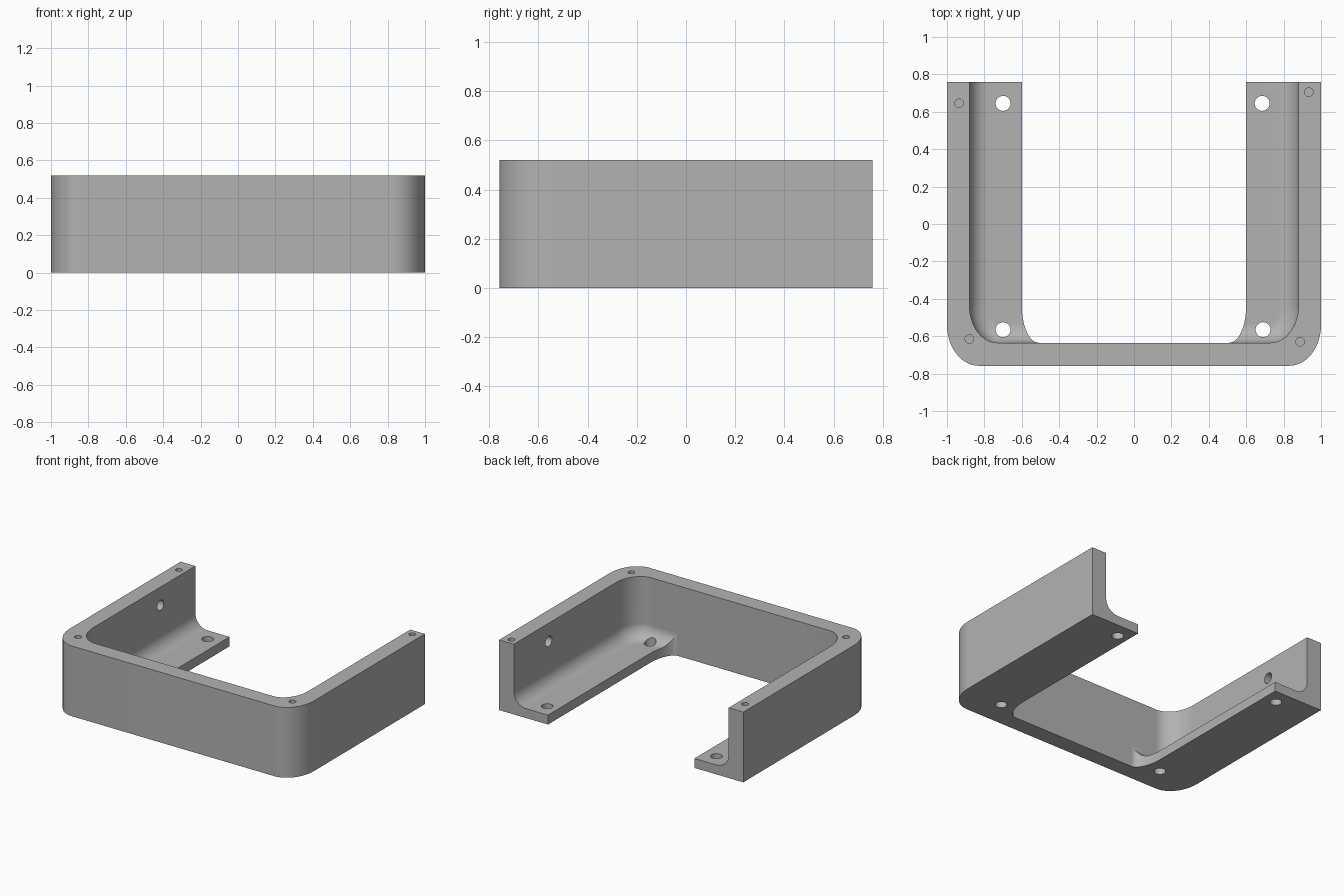
import bpy, bmesh, math
from mathutils import Matrix

if "Cube" in bpy.data.objects:
    bpy.data.objects.remove(bpy.data.objects["Cube"], do_unlink=True)

HEIGHT, BACK, FLOOR, FILLET = 0.52, 0.758, 0.07, 0.1

grey = bpy.data.materials.new("mid grey")
grey.use_nodes = True
colour = (0.45, 0.45, 0.45, 1)
grey.diffuse_color = colour
grey.node_tree.nodes["Principled BSDF"].inputs["Base Color"].default_value = colour


def u_outline(half, front, rx, ry, back, steps=14):
    """Plan outline with two rounded front corners and a square back."""
    left = []
    for i in range(steps + 1):
        a = math.pi / 2 * i / steps
        left.append((-half + rx - rx * math.cos(a), front + ry - ry * math.sin(a)))
    right = [(-x, y) for x, y in reversed(left)]
    return [(-half, back)] + left + right + [(half, back)]


def finish(name, bm):
    bmesh.ops.recalc_face_normals(bm, faces=bm.faces)
    mesh = bpy.data.meshes.new(name)
    bm.to_mesh(mesh)
    bm.free()
    mesh.materials.append(grey)
    obj = bpy.data.objects.new(name, mesh)
    bpy.context.collection.objects.link(obj)
    return obj


def loft(name, layers):
    """Solid through a stack of (outline, z) layers."""
    bm = bmesh.new()
    rings = [[bm.verts.new((x, y, z)) for x, y in pts] for pts, z in layers]
    n = len(rings[0])
    for low, high in zip(rings, rings[1:]):
        for i in range(n):
            j = (i + 1) % n
            bm.faces.new((low[i], low[j], high[j], high[i]))
    bm.faces.new(rings[0])
    bm.faces.new(rings[-1])
    return finish(name, bm)


def drill(name, centre, radius, depth, axis="Z"):
    bm = bmesh.new()
    turn = Matrix.Rotation(math.pi / 2, 4, "Y") if axis == "X" else Matrix()
    bmesh.ops.create_cone(bm, cap_ends=True, segments=32, radius1=radius,
                          radius2=radius, depth=depth,
                          matrix=Matrix.Translation(centre) @ turn)
    return finish(name, bm)


# Outer block of the bracket
bracket = loft("u_bracket", [(u_outline(1, -0.758, 0.17, 0.22, BACK), z)
                             for z in (0, HEIGHT)])

# Cavity above the flanges, with a filleted lower edge
layers = []
for i in range(9):
    a = math.pi / 2 * i / 8
    d = FILLET * (1 - math.sin(a))
    layers.append((u_outline(0.88 - d, -0.635 + d, 0.15 - d, 0.2 - d, 1),
                   FLOOR + FILLET * (1 - math.cos(a))))
layers.append((u_outline(0.88, -0.635, 0.15, 0.2, 1), 0.7))
cutters = [loft("cavity_cutter", layers)]

# Opening between the two flanges
cutters.append(loft("opening_cutter", [(u_outline(0.6, -0.635, 0.09, 0.2, 1.1), z)
                                       for z in (-0.2, 0.8)]))

# Through holes in the flanges
for x, y in ((-0.7, 0.645), (-0.7, -0.565), (0.685, 0.645), (0.69, -0.565)):
    cutters.append(drill("flange_hole_cutter", (x, y, 0.05), 0.04, 0.4))

# Blind holes in the top rim
for x, y in ((-0.935, 0.645), (-0.88, -0.615), (0.935, 0.705), (0.888, -0.63)):
    cutters.append(drill("rim_hole_cutter", (x, y, HEIGHT), 0.023, 0.3))

# Blind holes in the inner faces of the side walls
for side in (-1, 1):
    cutters.append(drill("wall_hole_cutter", (side * 0.87, 0.35, 0.385), 0.038, 0.16, "X"))

bpy.ops.object.select_all(action="DESELECT")
bpy.context.view_layer.objects.active = bracket
bracket.select_set(True)
for cutter in cutters:
    cutter.hide_render = True
    mod = bracket.modifiers.new("cut", "BOOLEAN")
    mod.operation = "DIFFERENCE"
    mod.solver = "EXACT"
    mod.object = cutter
    bpy.ops.object.modifier_apply(modifier=mod.name)
    bpy.data.objects.remove(cutter, do_unlink=True)

# Smooth the bends, keep the edges crisp and the flats flat
bpy.ops.object.shade_smooth_by_angle(angle=math.radians(30))
weighted = bracket.modifiers.new("flat_faces", "WEIGHTED_NORMAL")
weighted.keep_sharp = True
